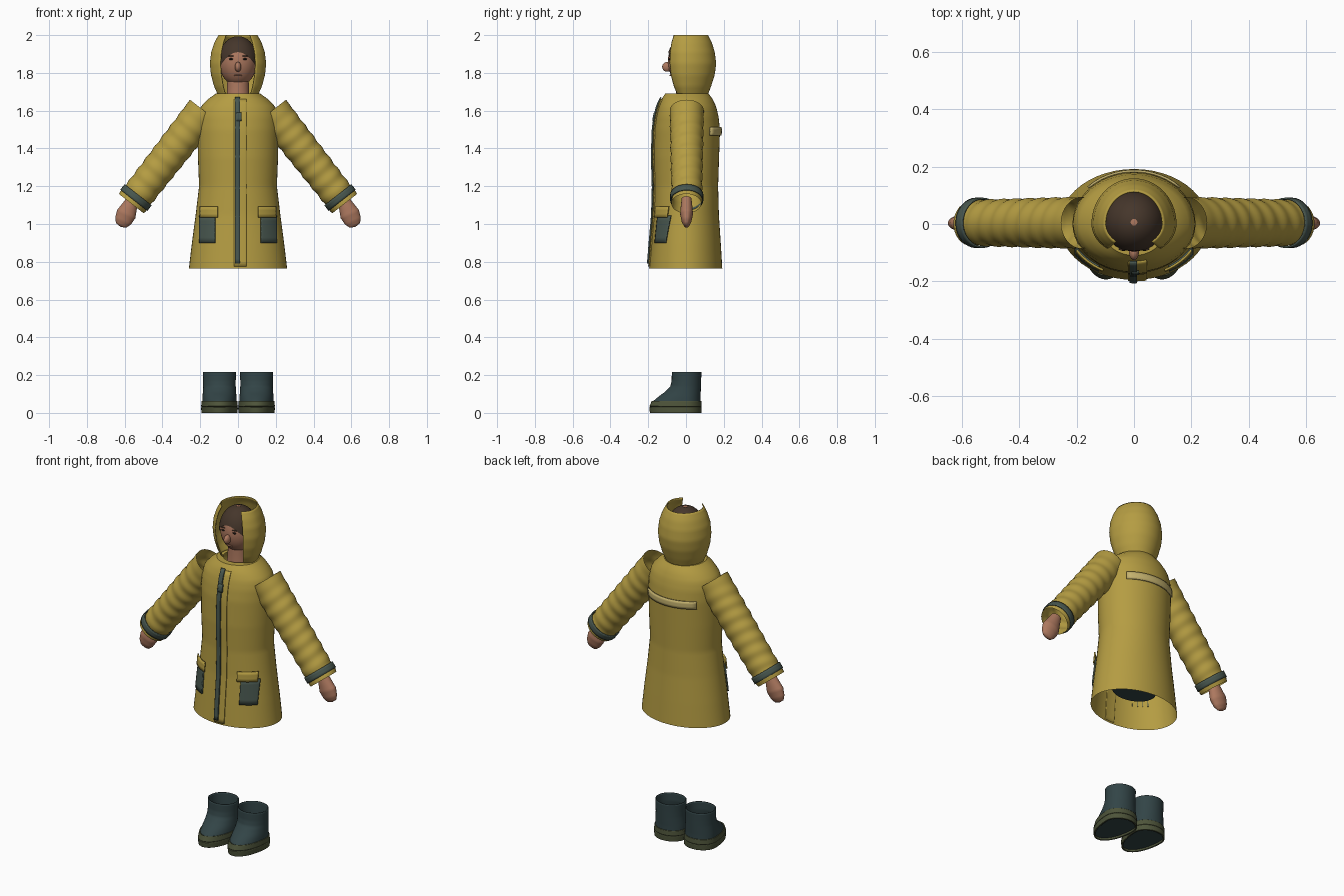
import bpy, bmesh
from math import sin, cos, asin, acos, pi, sqrt
from mathutils import Vector

cube = bpy.data.objects.get("Cube")
if cube:
    bpy.data.objects.remove(cube, do_unlink=True)


def material(name, r, g, b):
    m = bpy.data.materials.new(name)
    m.use_nodes = True
    m.diffuse_color = (r, g, b, 1)
    bsdf = m.node_tree.nodes["Principled BSDF"]
    bsdf.inputs["Base Color"].default_value = (r, g, b, 1)
    bsdf.inputs["Roughness"].default_value = 0.7
    return m


YELLOW = material("raincoat yellow", .46, .335, .055)
CREAM = material("pale strip", .56, .45, .16)
TRIM = material("grey green trim", .065, .095, .078)
TEAL = material("dark teal rubber", .032, .058, .062)
OLIVE = material("olive sole", .075, .088, .042)
SKIN = material("skin", .42, .19, .115)
BROWN = material("brown cap", .06, .037, .024)
DARK = material("dark eyes", .02, .014, .01)


def surface(name, f, nu, nv, mat, thick=0, offset=0):
    """Grid surface from f(u, v), with u and v running from 0 to 1."""
    bm = bmesh.new()
    grid = [[bm.verts.new(f(i / nu, j / nv)) for i in range(nu + 1)] for j in range(nv + 1)]
    for j in range(nv):
        for i in range(nu):
            bm.faces.new((grid[j][i], grid[j][i + 1], grid[j + 1][i + 1], grid[j + 1][i]))
    bmesh.ops.remove_doubles(bm, verts=bm.verts, dist=1e-5)
    bmesh.ops.recalc_face_normals(bm, faces=bm.faces)
    mesh = bpy.data.meshes.new(name)
    bm.to_mesh(mesh)
    bm.free()
    ob = bpy.data.objects.new(name, mesh)
    bpy.context.collection.objects.link(ob)
    mesh.materials.append(mat)
    if thick:
        mod = ob.modifiers.new("thickness", "SOLIDIFY")
        mod.thickness, mod.offset = thick, offset
    bpy.ops.object.select_all(action="DESELECT")
    bpy.context.view_layer.objects.active = ob
    ob.select_set(True)
    bpy.ops.object.shade_smooth_by_angle(angle=.8)
    return ob


def sample(rows, t):
    """Interpolate the profile rows at t, the first column."""
    for a, b in zip(rows, rows[1:]):
        if t <= b[0]:
            k = (t - a[0]) / (b[0] - a[0])
            return [p + (q - p) * k for p, q in zip(a[1:], b[1:])]
    return rows[-1][1:]


def ring_point(rows, angle, z, cx=0, off=0):
    """Point on a section of half-width, front depth and back depth."""
    rx, front, back = sample(rows, z)
    c = cos(angle)
    depth = (front if c > 0 else back) + off
    return Vector((cx + (rx + off) * sin(angle), -c * depth, z))


def loft(name, rows, mat, nv, cx=0, gap=0, thick=0):
    lo, hi = rows[0][0], rows[-1][0]
    return surface(name, lambda u, v: ring_point(
        rows, gap + u * 2 * (pi - gap), lo + v * (hi - lo), cx), 48, nv, mat, thick)


def tube(name, p0, p1, radii, mat, nv, thick=0):
    """Round limb between two points; radii(t, angle) gives in-plane and y radius."""
    p0, p1 = Vector(p0), Vector(p1)
    d = (p1 - p0).normalized()
    n = d.cross(Vector((0, 1, 0)))

    def f(u, v):
        a = u * 2 * pi
        rn, ry = radii(v, a)
        return p0.lerp(p1, v) + n * rn * cos(a) + Vector((0, ry * sin(a), 0))
    return surface(name, f, 32, nv, mat, thick)


def ball(name, centre, size, mat):
    return surface(name, lambda u, v: Vector(centre) + Vector((
        size[0] * sin(pi * v) * sin(2 * pi * u), -size[1] * sin(pi * v) * cos(2 * pi * u),
        size[2] * cos(pi * v))), 32, 20, mat)


# Coat body: height, half-width, front depth, back depth
coat = [(.765, .26, .195, .192), (.9, .244, .184, .184), (1.05, .224, .171, .174),
        (1.2, .206, .167, .17), (1.35, .212, .172, .175), (1.5, .215, .168, .18),
        (1.57, .212, .158, .172), (1.62, .198, .146, .16), (1.66, .16, .13, .142),
        (1.69, .118, .11, .12)]
loft("coat_body", coat, YELLOW, 60)
surface("collar", lambda u, v: ring_point(coat, u * 2 * pi, 1.69, 0, -.035 * v), 48, 2, YELLOW)


# Plates that follow the coat surface
def patch(name, x0, x1, z0, z1, mat, off=.004, side=0):
    def f(u, v):
        z, x = z0 + (z1 - z0) * v, x0 + (x1 - x0) * u
        a = asin(max(-1, min(1, x / (sample(coat, z)[0] + off))))
        return ring_point(coat, pi - a if side else a, z, 0, off)
    return surface(name, f, 14, max(3, int((z1 - z0) * 40)), mat, .008)


patch("front_placket", -.02, .044, .775, 1.66, YELLOW, .002)
patch("zip_strip", -.016, .01, .79, 1.67, TRIM, .01)
patch("zip_pull", -.008, .018, 1.545, 1.59, TRIM, .013)
patch("back_strip", -.16, .16, 1.468, 1.512, CREAM, .006, 1)
for s, label in ((1, "left"), (-1, "right")):
    patch(label + "_pocket", s * .122, s * .204, .9, 1.045, TRIM)
    patch(label + "_pocket_flap", s * .107, s * .2, 1.035, 1.092, YELLOW, .012)

# Sleeves with soft folds, cuffs and hands
for s, label in ((1, "left"), (-1, "right")):
    shoulder, wrist = Vector((s * .18, .004, 1.6)), Vector((s * .565, .004, 1.108))

    def sleeve_radius(t, a):
        r = .094 - .011 * t + .0025 * sin(t * 17 * pi + 1.2 * sin(a)) * min(1, 5 * t)
        return r, r - .004

    tube(label + "_sleeve", shoulder, wrist, sleeve_radius, YELLOW, 70)
    tube(label + "_cuff_band", shoulder.lerp(wrist, .905), shoulder.lerp(wrist, .965),
         lambda t, a: (.088, .085), TRIM, 3, .006)
    palm = [(0, .03, .026), (.3, .042, .031), (.55, .053, .034), (.8, .045, .026),
            (.95, .03, .014), (1, 0, 0)]
    tube(label + "_hand", (s * .555, .003, 1.135), (s * .622, .003, .985),
         lambda t, a: sample(palm, t), SKIN, 20)

# Hood, open at the face and cut flat on top
hood = [(1.685, .104, .055, .113), (1.73, .124, .08, .13), (1.79, .14, .1, .149),
        (1.85, .146, .108, .157), (1.91, .139, .106, .149), (1.96, .122, .096, .134),
        (2, .1, .08, .113)]
loft("hood", hood, YELLOW, 28, gap=.68, thick=.006)

# Head, neck and face
HEAD, SIZE = Vector((0, .006, 1.86)), Vector((.1, .102, .13))
ball("head", HEAD, SIZE, SKIN)
loft("neck", [(1.6, .07, .06, .07), (1.7, .058, .052, .062), (1.79, .056, .05, .06)], SKIN, 6)
ball("nose", (0, -.1, 1.832), (.017, .026, .026), SKIN)
ball("mouth", (0, -.082, 1.787), (.022, .006, .004), SKIN)
for s, label in ((1, "left"), (-1, "right")):
    ball(label + "_eye", (s * .036, -.088, 1.873), (.012, .006, .005), DARK)
    ball(label + "_brow", (s * .037, -.087, 1.889), (.017, .006, .003), BROWN)


# Cap with an arched edge over the forehead and a tiny hole on top
def cap_point(u, v):
    a = u * 2 * pi
    c = cos(a)
    low = 1.82 + (.09 * c * c if c > 0 else -.04 * c * c)
    top = .11
    p = top + v * (acos((low - HEAD.z) / .134) - top)
    return HEAD + Vector((.105 * sin(p) * sin(a), -.107 * sin(p) * c, .134 * cos(p)))


surface("cap", cap_point, 48, 16, BROWN)

# Trouser top inside the coat
trunk = [(.88, .13, .1, .1), (1.15, .15, .12, .12)]
loft("inner_trousers", trunk, TEAL, 4)
surface("inner_trousers_base", lambda u, v: ring_point(trunk, u * 2 * pi, .88, 0, -.1 * v),
        32, 2, TEAL)

# Boots
upper = [(.03, .088, .18, .074), (.06, .088, .172, .074), (.085, .087, .142, .074),
         (.11, .085, .108, .075), (.14, .083, .08, .076), (.17, .083, .073, .077),
         (.217, .084, .072, .079)]
sole = [(0, .092, .187, .078), (.028, .093, .19, .079), (.032, .09, .186, .076),
        (.036, .093, .189, .079), (.062, .091, .177, .077)]
for s, label in ((1, "left"), (-1, "right")):
    cx = s * .098
    loft(label + "_boot_upper", upper, TEAL, 24, cx, thick=.006)
    loft(label + "_boot_sole", sole, OLIVE, 31, cx, thick=.008)
    surface(label + "_boot_base", lambda u, v: Vector((cx, 0, .012)).lerp(
        ring_point(sole, u * 2 * pi, .012, cx), v), 40, 3, TEAL)
